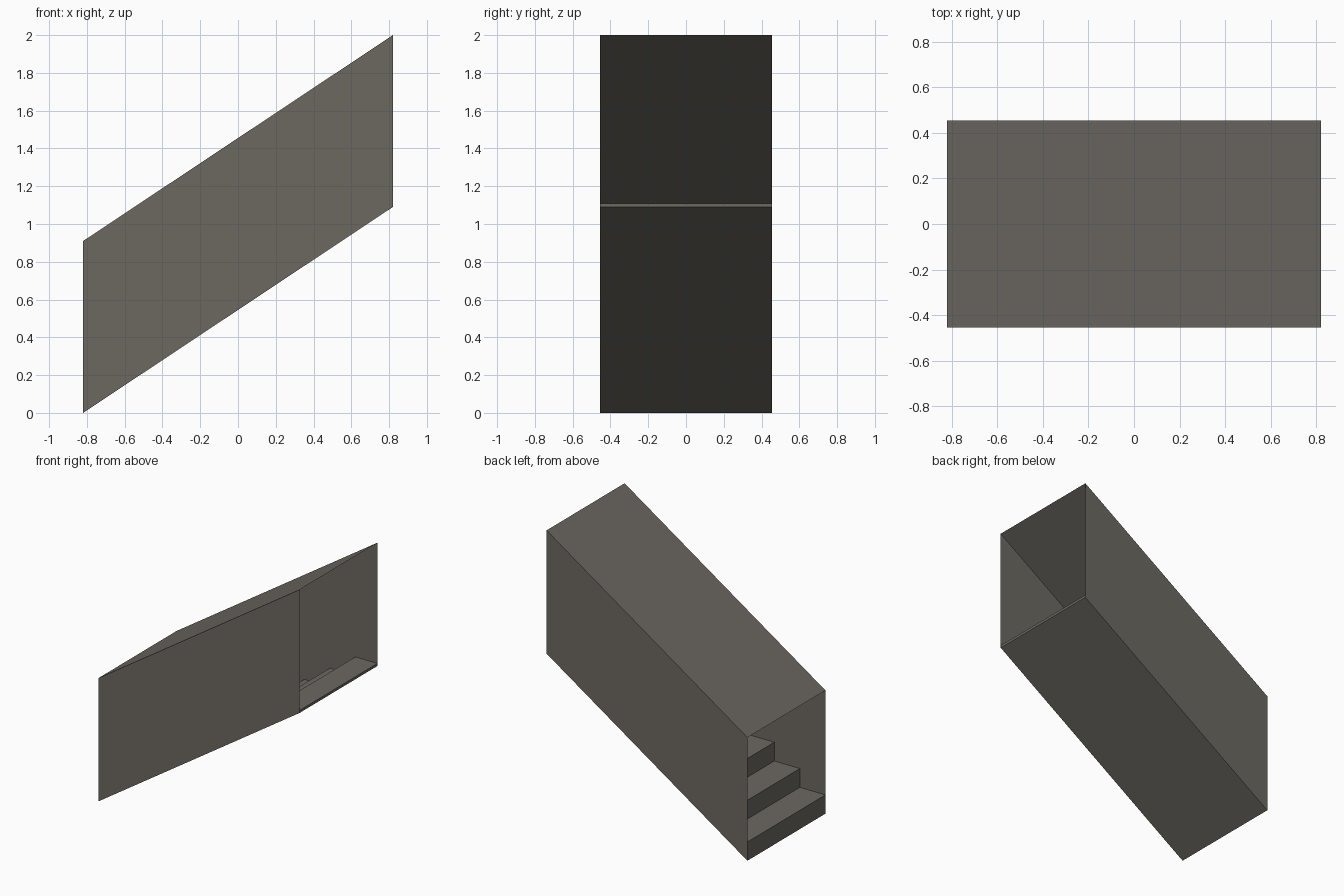
import bpy
import bmesh

if "Cube" in bpy.data.objects:
    bpy.data.objects.remove(bpy.data.objects["Cube"])

# overall dimensions
X, Y = 0.82, 0.455          # half length, half width
RISE_END = 1.09             # height of the slope at the upper end
WALL = 0.91                 # vertical height of the enclosure
SLOPE = RISE_END / (2 * X)
STEPS = 8
RUN = 0.2086                # tread depth; the last tread is cut at the end

stone = bpy.data.materials.new("warm dark grey")
stone.diffuse_color = (0.15, 0.14, 0.12, 1)
stone.use_nodes = True
stone.node_tree.nodes["Principled BSDF"].inputs["Base Color"].default_value = stone.diffuse_color


def slope_z(x):
    return (x + X) * SLOPE


def make_object(name, bm):
    mesh = bpy.data.meshes.new(name)
    bm.to_mesh(mesh)
    bm.free()
    mesh.materials.append(stone)
    obj = bpy.data.objects.new(name, mesh)
    bpy.context.collection.objects.link(obj)
    return obj


def sheet(name, points):
    bm = bmesh.new()
    bm.faces.new([bm.verts.new(p) for p in points])
    make_object(name, bm)


def prism(name, profile, half_width):
    # extrude an x-z profile across the full stair width
    bm = bmesh.new()
    face = bm.faces.new([bm.verts.new((x, -half_width, z)) for x, z in profile])
    ext = bmesh.ops.extrude_face_region(bm, geom=[face])
    verts = [g for g in ext["geom"] if isinstance(g, bmesh.types.BMVert)]
    bmesh.ops.translate(bm, verts=verts, vec=(0, 2 * half_width, 0))
    bmesh.ops.recalc_face_normals(bm, faces=bm.faces)
    make_object(name, bm)


# steps: wedge with riser, tread and sloped underside
for i in range(STEPS):
    x0 = -X + i * RUN
    x1 = min(x0 + RUN, X)
    top = slope_z(x0 + RUN)
    profile = [(x0, slope_z(x0)), (x1, slope_z(x1))]
    if slope_z(x1) < top - 1e-4:
        profile.append((x1, top))
    profile.append((x0, top))
    prism(f"step_{i + 1}", profile, Y - 0.0005)

# thin side walls following the slope
outline = [(-X, 0), (X, RISE_END), (X, RISE_END + WALL), (-X, WALL)]
sheet("front_wall", [(x, -Y, z) for x, z in outline])
sheet("back_wall", [(x, Y, z) for x, z in reversed(outline)])

# sloped ceiling, both ends stay open
sheet("sloped_ceiling", [(-X, -Y, WALL), (X, -Y, RISE_END + WALL),
                         (X, Y, RISE_END + WALL), (-X, Y, WALL)])
